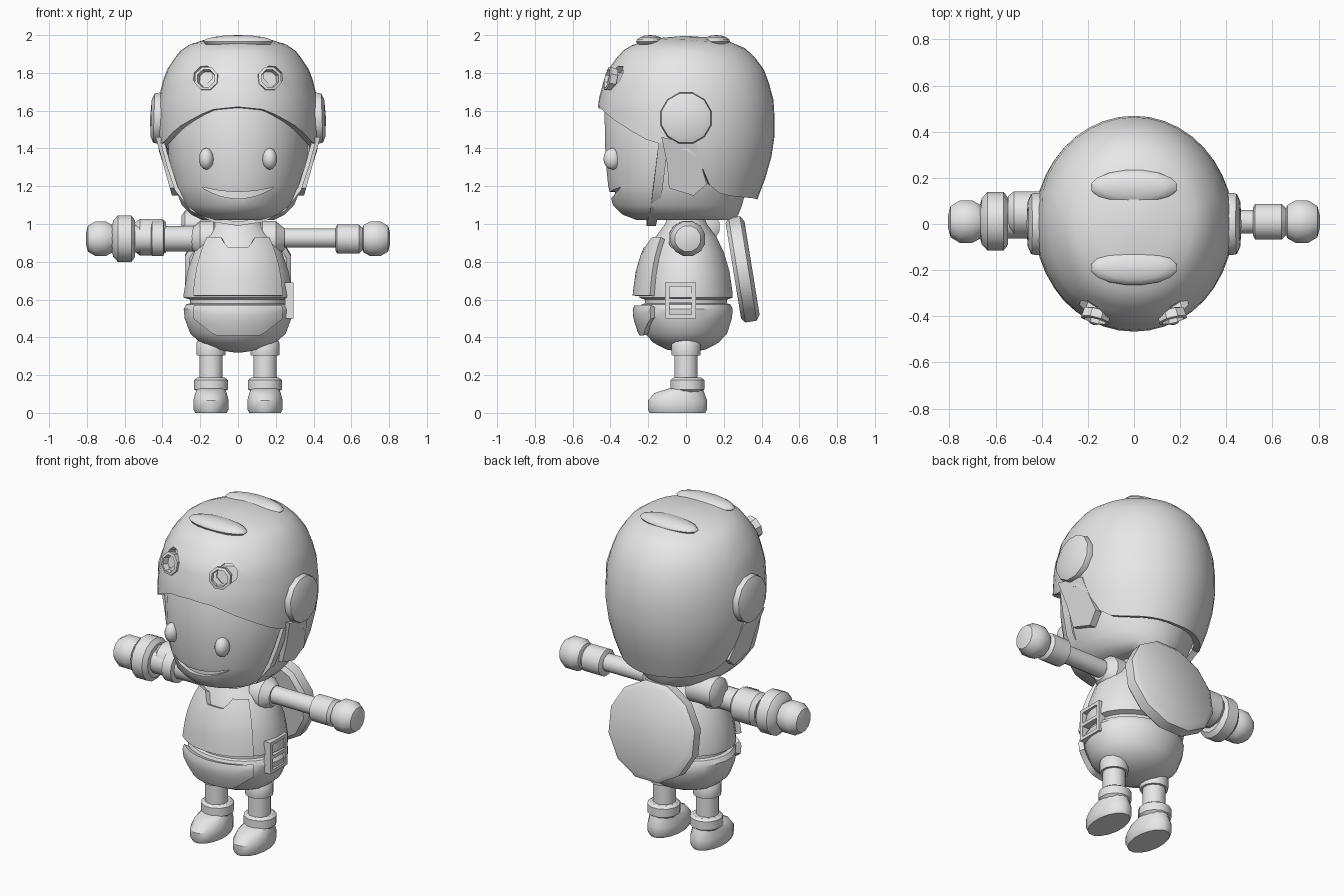
import bpy, bmesh, math
from mathutils import Vector

if "Cube" in bpy.data.objects:
    bpy.data.objects.remove(bpy.data.objects["Cube"])
R = math.radians
grey = bpy.data.materials.new("plain grey")
grey.diffuse_color = (0.8, 0.8, 0.8, 1)
grey.use_nodes = True
grey.node_tree.nodes["Principled BSDF"].inputs["Base Color"].default_value = grey.diffuse_color


def finish(name, bm, loc=(0, 0, 0), rot=(0, 0, 0)):
    bmesh.ops.remove_doubles(bm, verts=bm.verts, dist=1e-5)
    bmesh.ops.recalc_face_normals(bm, faces=bm.faces)
    me = bpy.data.meshes.new(name)
    bm.to_mesh(me)
    bm.free()
    me.materials.append(grey)
    ob = bpy.data.objects.new(name, me)
    ob.location, ob.rotation_euler = loc, [R(a) for a in rot]
    bpy.context.collection.objects.link(ob)
    return ob


def skin(name, rows, loc=(0, 0, 0), rot=(0, 0, 0), closed=True, caps=True):
    """Bridge rows of points into a surface."""
    bm = bmesh.new()
    vs = [[bm.verts.new(p) for p in row] for row in rows]
    n = len(rows[0])
    for a, b in zip(vs, vs[1:]):
        for i in range(n if closed else n - 1):
            j = (i + 1) % n
            bm.faces.new((a[i], a[j], b[j], b[i]))
    if caps:
        bm.faces.new(vs[0])
        bm.faces.new(vs[-1])
    return finish(name, bm, loc, rot)


def loft(name, rings, loc=(0, 0, 0), rot=(0, 0, 0), segs=16):
    """Rings are (rx, ry, height, y shift)."""
    rows = []
    for rx, ry, z, *c in rings:
        cy = c[0] if c else 0
        rows.append([(rx * math.cos(math.tau * (i + .5) / segs),
                      cy + ry * math.sin(math.tau * (i + .5) / segs), z) for i in range(segs)])
    return skin(name, rows, loc, rot)


def lathe(name, prof, *args, **kw):
    return loft(name, [(r, r, h) for r, h in prof], *args, **kw)


def box(name, lo, hi):
    x, y, z = zip(lo, hi)
    return skin(name, [[(x[0], y[0], h), (x[1], y[0], h), (x[1], y[1], h), (x[0], y[1], h)] for h in z])


def ellipsoid(name, loc, size):
    return loft(name, [(size[0] * math.sin(a), size[1] * math.sin(a), -size[2] * math.cos(a))
                       for a in [R(2 + 22 * k) for k in range(9)]], loc)


def lerp(table, t):
    for (a, u), (b, v) in zip(table, table[1:]):
        if t <= b:
            return u + (v - u) * max(0, t - a) / (b - a)
    return table[-1][1]


def solidify(ob, t, offset=-1):
    m = ob.modifiers.new("thickness", 'SOLIDIFY')
    m.thickness, m.offset = t, offset


def cut(ob, cutter):
    cutter.hide_render = True
    m = ob.modifiers.new("cut", 'BOOLEAN')
    m.object, m.operation, m.solver = cutter, 'DIFFERENCE', 'EXACT'


# Head with a recessed smile
head = loft("head", [(.19, .26, 1.02, 0), (.25, .31, 1.05, -.03), (.30, .345, 1.1, -.045),
                     (.34, .37, 1.2, -.045), (.37, .395, 1.35, -.035), (.38, .40, 1.6, -.035),
                     (.30, .34, 1.8, -.02), (.1, .1, 1.92, 0)], segs=24)
rows = []
for i in range(13):
    x = -.185 + .37 * i / 12
    u = 1 - (x / .185) ** 2
    top, bot = 1.195 - .025 * u, 1.19 - .055 * u
    y = -.045 - .36 * math.sqrt(1 - (x / .34) ** 2) + .03
    rows.append([(x, -.6, top), (x, y, top), (x, y, bot), (x, -.6, bot)])
cutters = [skin("smile_cutter", rows)]
cut(head, cutters[0])
for s in (-1, 1):
    ellipsoid("eye", (.168 * s, -.39, 1.345), (.04, .048, .057))

# Helmet shell with a shaped lower edge
PROF = [(1.13, .80), (1.28, .92), (1.4, .98), (1.5, 1), (1.65, .985), (1.8, .90),
        (1.91, .73), (1.955, .58), (1.985, .33), (1.996, 0)]
EDGE = [(0, 1.62), (20, 1.605), (45, 1.52), (65, 1.44), (97, 1.375), (104, 1.24),
        (112, 1.17), (130, 1.145), (180, 1.13)]
cols = []
for i in range(40):
    a = 9 * i
    e = lerp(EDGE, min(a, 360 - a))
    zs = [e + (1.996 - e) * math.sin(k / 12 * math.pi / 2) for k in range(13)]
    cols.append([(.43 * lerp(PROF, z) * math.sin(R(a)), -.472 * lerp(PROF, z) * math.cos(R(a)), z) for z in zs])
helmet = skin("helmet", list(zip(*cols)), caps=False)
solidify(helmet, .04)
for s in (-1, 1):
    c = lathe("port_cutter", [(.058, 0), (.058, .4)], (.168 * s, -.3, 1.77), (78, 0, 14 * s), 8)
    cutters.append(c)
    cut(helmet, c)
    lathe("port_rim", [(.044, -.035), (.062, -.035), (.066, .004), (.05, .008), (.044, -.03)],
          (.168 * s, -.412, 1.77), (78, 0, 14 * s), 8)
    lathe("port_disc", [(.05, -.04), (.05, -.025)], (.168 * s, -.412, 1.77), (78, 0, 14 * s), 8)
    # Ear discs and cheek flaps
    lathe("ear_disc", [(.13, -.05), (.14, 0), (.135, .025), (.10, .04), (.01, .045)],
          (.42 * s, 0, 1.56), (0, 88 * s, 0), 12)
    flap = [(-.13, 1.46), (.06, 1.42), (.09, 1.28), (.11, 1.21), (.04, 1.15), (-.09, 1.19), (-.1, 1.32)]
    skin("cheek_flap", [[(s * (.425 - (1.42 - z) * .28 - d), y, z) for y, z in flap] for d in (0, .04)])
for y in (-.19, .16):
    ellipsoid("crest_mound", (0, y, 1.965), (.19, .075, .035))

# Chin strap
half = [(.41, -.12, 1.43), (.375, -.135, 1.3), (.335, -.15, 1.18), (.25, -.165, 1.07),
        (.13, -.18, 1.01), (0, -.185, .99)]
path = half + [(-x, y, z) for x, y, z in half[-2::-1]]
rows = []
for x, y, z in path:
    inner = Vector((x, y, z)) + (Vector((0, y, 1.42)) - Vector((x, y, z))).normalized() * .022
    rows.append([(x, y - .025, z), (x, y + .025, z), inner + Vector((0, .025, 0)), inner - Vector((0, .025, 0))])
skin("chin_strap", rows)

# Torso with waist groove
BODY = [(.32, .02), (.335, .12), (.37, .20), (.42, .255), (.5, .285), (.55, .29), (.575, .275),
        (.58, .255), (.6, .255), (.61, .29), (.63, .29), (.75, .27), (.85, .235), (.93, .19),
        (1.0, .13), (1.04, .11)]
loft("torso", [(r, r * .86, z) for z, r in BODY], segs=24)


def plate(name, bottom, top):
    """Curved front armour following the torso."""
    grid = []
    for i in range(17):
        a = R(-48 + 6 * i)
        x = abs(.27 * math.sin(a))
        z0, z1 = lerp(bottom, x), lerp(top, x)
        grid.append([])
        for k in range(7):
            z = z0 + (z1 - z0) * k / 6
            r = lerp(BODY, z) + .018
            grid[-1].append((r * math.sin(a), -r * .87 * math.cos(a), z))
    solidify(skin(name, grid, closed=False, caps=False), .03, 0)


plate("chest_plate", [(0, .62), (.3, .62)], [(0, .87), (.06, .87), (.11, .925), (.3, .925)])
plate("belly_plate", [(0, .415), (.12, .415), (.2, .5), (.3, .52)], [(0, .565), (.3, .565)])

# Side buckle frame
for y in (-.11, .03):
    box("buckle_post", (.25, y, .5), (.295, y + .022, .69))
for z in (.5, .585, .67):
    box("buckle_bar", (.25, -.11, z), (.295, .05, z + .02))

# Round pack on the back
lathe("back_disc", [(.26, -.05), (.29, -.03), (.29, .03), (.265, .05)], (0, .3, .76), (99.2, 0, 0), 12)

# Arms: plain on one side, armoured on the other
HAND = [(.05, .0), (.075, .01), (.095, .045), (.095, .1), (.07, .14), (.03, .15)]
for s in (-1, 1):
    rot = (0, 90 * s, 0)
    lathe("hand", HAND, (.655 * s, .01, .922), rot, 12)
    lathe("shoulder", [(.06, .08), (.1, .13), (.098, .2), (.06, .245)], (0, .005, .92), rot, 12)
lathe("arm_left", [(.052, .2), (.052, .53)], (0, .01, .925), (0, 90, 0), 12)
lathe("cuff_left", [(.06, .515), (.08, .525), (.08, .64), (.06, .66)], (0, .01, .92), (0, 90, 0), 12)
lathe("arm_right", [(.068, .2), (.068, .39), (.095, .395), (.095, .455), (.075, .46), (.075, .545),
                    (.1, .545), (.127, .565), (.127, .635), (.1, .66), (.06, .67)],
      (0, .012, .922), (0, -90, 0), 14)
lathe("arm_guard", [(.08, .38), (.1, .4), (.1, .52), (.08, .545)], (0, .045, .93), (0, -90, 0), 12)
lathe("shoulder_guard", [(.06, .1), (.09, .12), (.09, .28), (.06, .3)], (0, .09, .985), (0, -90, 0), 12)

# Legs and boots
for s in (-1, 1):
    x = .143 * s
    lathe("hip_cuff", [(.078, .305), (.08, .32), (.08, .37), (.06, .4)], (x, 0, 0), segs=12)
    lathe("shin", [(.064, .16), (.064, .32)], (x, 0, 0), segs=12)
    lathe("boot_collar", [(.075, .11), (.092, .125), (.092, .175), (.075, .187)], (x, .008, 0), segs=12)
    loft("boot", [(.085, .15, 0, -.045), (.095, .16, .02, -.045), (.095, .16, .065, -.045),
                  (.085, .135, .105, -.035), (.075, .09, .13, 0)], (x, 0, 0))

# Apply cuts and shade smooth with sharp edges kept
bpy.context.view_layer.update()
parts = [o for o in bpy.context.scene.objects if not o.hide_render]
bpy.ops.object.select_all(action='DESELECT')
for o in parts:
    o.select_set(True)
bpy.context.view_layer.objects.active = parts[0]
bpy.ops.object.convert(target='MESH')
bpy.ops.object.shade_smooth_by_angle(angle=R(35))
for c in cutters:
    bpy.data.objects.remove(c)
